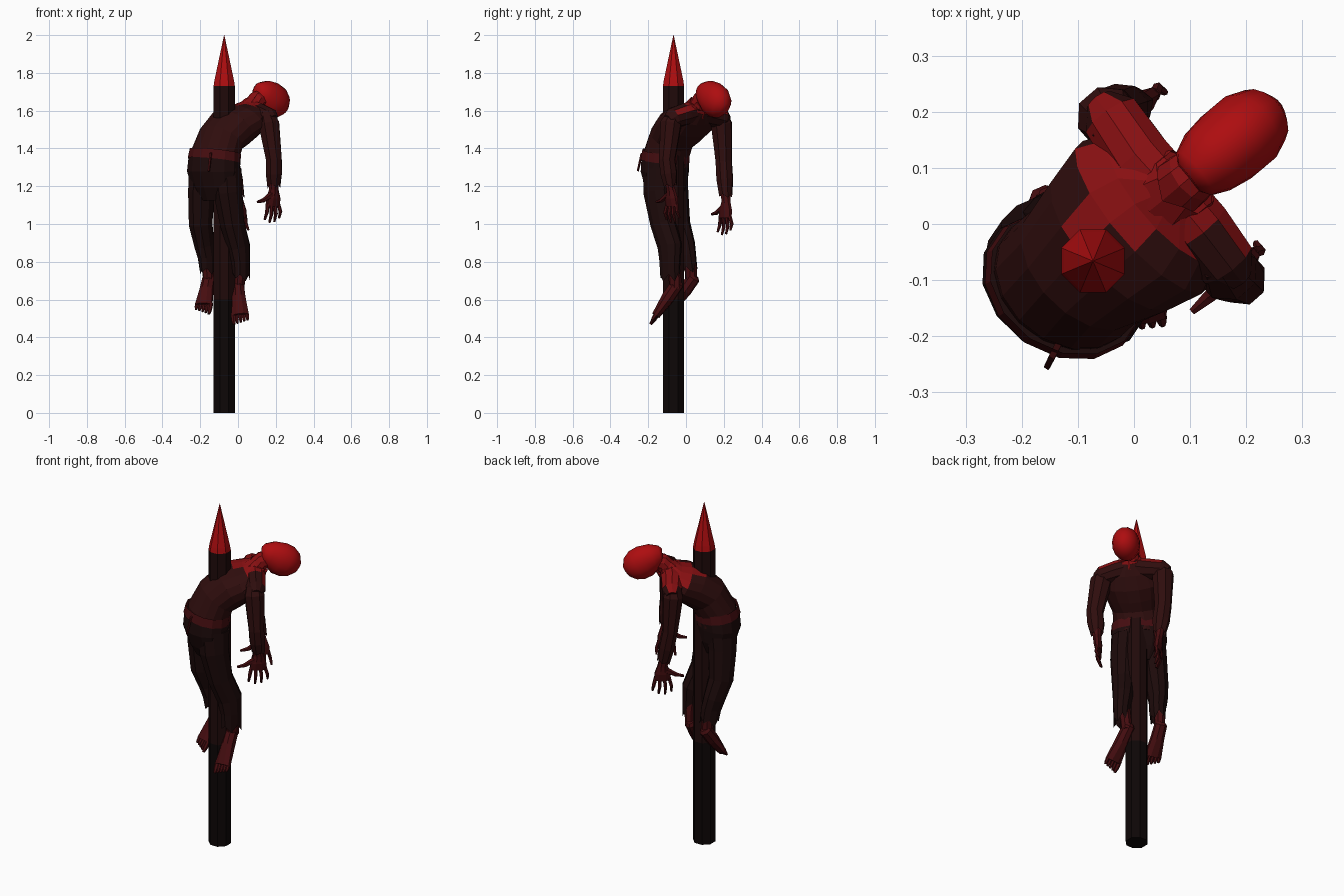
import bpy, bmesh, math
from mathutils import Vector as V


def mat(name, r, g, b):
    m = bpy.data.materials.new(name)
    m.diffuse_color = (r, g, b, 1)
    return m


BLACK = mat("charred_wood", .004, .002, .002)
WOOD = mat("dark_wood", .014, .003, .003)
RED = mat("bright_red", .42, .004, .005)
CLOTH = mat("shirt_cloth", .028, .004, .004)
TROUSER = mat("trouser_cloth", .012, .003, .003)
BELT = mat("belt_red", .06, .004, .005)
SKIN = mat("limb_skin", .06, .004, .005)
CHEST = mat("chest_red", .25, .005, .006)


def loft(name, rings, side, m, n=10, side2=None, caps=(True, True), jag=0.0, smooth=False, paint=None):
    """Elliptical rings (x, y, z, half width, half depth) skinned along their path."""
    bm = bmesh.new()
    pts = [V(r[:3]) for r in rings]
    last = len(pts) - 1
    loops = []
    for i, r in enumerate(rings):
        axis = (pts[min(i + 1, last)] - pts[max(i - 1, 0)]).normalized()
        s = V(side).lerp(V(side2 or side), i / last)
        s = (s - axis * s.dot(axis)).normalized()
        d = axis.cross(s)
        loop = []
        for k in range(n):
            a = 2 * math.pi * (k + .5) / n
            p = pts[i] + s * math.cos(a) * r[3] + d * math.sin(a) * r[4]
            if i == last and jag:
                p += axis * jag * (1, -.5, .3, -1)[k % 4]
            loop.append(bm.verts.new(p))
        loops.append(loop)
    for i in range(last):
        for k in range(n):
            j = (k + 1) % n
            bm.faces.new((loops[i][k], loops[i][j], loops[i + 1][j], loops[i + 1][k]))
    if caps[0]:
        bm.faces.new(loops[0][::-1])
    if caps[1]:
        bm.faces.new(loops[-1])
    bmesh.ops.recalc_face_normals(bm, faces=bm.faces)
    for f in bm.faces:
        f.smooth = smooth
        f.normal_update()
        if paint and paint(f.normal, f.calc_center_median()):
            f.material_index = 1
    me = bpy.data.meshes.new(name)
    bm.to_mesh(me)
    bm.free()
    ob = bpy.data.objects.new(name, me)
    bpy.context.collection.objects.link(ob)
    me.materials.append(m)
    if paint:
        me.materials.append(CHEST)
    return ob


HIP = (.83, -.56, 0)      # sideways direction at the hips
SHO = (.64, -.77, 0)      # sideways direction at the shoulders
FWD = V((-.75, -.66, 0))  # thumb direction of the hanging hands
SX, SY = -.073, -.066     # stake centre

# stake: dark pole and sharpened point
loft("stake_lower", [(SX, SY, 0, .061, .061), (SX, SY, .6, .061, .061)], (1, 0, 0), BLACK, 8)
loft("stake_upper", [(SX, SY, .6, .061, .061), (SX, SY, 1.73, .061, .061)], (1, 0, 0), WOOD, 8)
loft("stake_point", [(SX, SY, 1.73, .061, .061), (SX, SY, 1.76, .056, .056), (SX, SY, 2, .001, .001)],
     (1, 0, 0), RED, 8)

# torso arched backwards, upper chest painted red
def chest_front(n, c):
    return n.z > .3 and c.y > -.02 and c.z > 1.55 and c.x > -.09

loft("torso", [(-.122, -.105, 1.3, .14, .112), (-.12, -.103, 1.37, .138, .112),
               (-.088, -.075, 1.455, .137, .11), (-.035, -.03, 1.51, .158, .113),
               (.015, .012, 1.545, .175, .1), (.055, .045, 1.58, .15, .075),
               (.085, .07, 1.62, .065, .056)], HIP, CLOTH, 16, SHO, paint=chest_front)

# shoulder line running from arm to arm under the neck
loft("shoulder_yoke", [(-.06, .215, 1.545, .03, .035), (-.04, .19, 1.56, .055, .055),
                       (.01, .115, 1.58, .06, .06), (.065, .055, 1.598, .058, .06),
                       (.115, -.005, 1.58, .06, .06), (.165, -.07, 1.56, .055, .055),
                       (.185, -.095, 1.545, .03, .035)], (.77, .64, 0), CLOTH, 10, paint=chest_front)

# hips, waistband and loose belt end
loft("trouser_hips", [(-.122, -.1, 1.13, .09, .07), (-.124, -.105, 1.2, .135, .1),
                      (-.13, -.112, 1.28, .152, .119), (-.124, -.109, 1.345, .148, .12)], HIP, TROUSER, 14)
loft("belt", [(-.126, -.111, 1.335, .151, .123), (-.12, -.106, 1.385, .146, .119)], HIP, BELT, 14,
     caps=(False, False))
loft("belt_strap", [(-.13, -.205, 1.39, .008, .006), (-.145, -.235, 1.37, .008, .006),
                    (-.155, -.255, 1.28, .007, .005)], HIP, BELT, 4)

# neck, collar and bald head tipped back
loft("neck", [(.07, .058, 1.61, .056, .052), (.1, .083, 1.655, .05, .05), (.15, .125, 1.67, .045, .05)],
     SHO, CHEST, 10)
loft("collar", [(.066, .055, 1.6, .08, .068), (.09, .074, 1.635, .061, .057)], SHO, CHEST, 10,
     caps=(False, False), jag=.012)
loft("head", [(.098, .082, 1.7, .03, .035), (.108, .09, 1.699, .05, .052), (.135, .113, 1.69, .065, .075),
              (.17, .141, 1.665, .072, .092), (.202, .168, 1.643, .072, .09),
              (.228, .19, 1.622, .058, .07), (.245, .204, 1.607, .03, .035),
              (.248, .207, 1.604, .008, .008)], SHO, RED, 16, smooth=True)

# legs with torn cuffs, shins
near_leg = [(-.062, -.14, 1.29, .08, .09), (-.055, -.145, 1.17, .078, .083), (-.03, -.12, 1.0, .066, .07),
            (.005, -.085, .88, .056, .07), (.015, -.085, .8, .046, .06), (.018, -.085, .72, .04, .058)]
far_leg = [(-.18, -.075, 1.29, .08, .09), (-.193, -.065, 1.17, .072, .08), (-.198, -.045, 1.0, .063, .07),
           (-.178, -.01, .89, .052, .062), (-.165, .0, .83, .046, .058), (-.16, .01, .76, .04, .055)]
loft("near_trouser_leg", near_leg, HIP, TROUSER, 10, caps=(True, False), jag=.025)
loft("far_trouser_leg", far_leg, HIP, TROUSER, 10, caps=(True, False), jag=.025)
loft("near_shin", [(.01, -.085, .85, .036, .04), (.008, -.06, .73, .031, .036), (.004, -.055, .66, .03, .034)],
     HIP, SKIN, 8)
loft("far_shin", [(-.165, .0, .87, .035, .038), (-.158, .025, .76, .03, .034), (-.156, .028, .69, .029, .032)],
     HIP, SKIN, 8)


# bare feet: wedge from heel to ball plus five toes
def foot(name, heel, ball, side, big):
    h, b, s = V(heel), V(ball), V(side)
    path = [h - (b - h) * .08, h, h.lerp(b, .45), b]
    size = [(.02, .022), (.034, .036), (.038, .036), (.05, .022)]
    loft(name, [(*p, *q) for p, q in zip(path, size)], side, SKIN, 8)
    d = (b - h).normalized()
    for k in range(5):
        p = b + s * big * (.038 - .019 * k) - d * .012
        ln = .068 - .007 * k
        tip = p + d * ln
        r = .013 if k == 0 else .01
        loft(f"{name}_toe", [(*p, r, r), (*p.lerp(tip, .6), r, r), (*tip, r * .6, r * .6)], side, SKIN, 6)

foot("near_foot", (-.001, -.045, .685), (.012, -.16, .515), (.97, -.1, 0), -1)
foot("far_foot", (-.154, .04, .715), (-.182, -.06, .57), (.95, -.3, 0), 1)


# arms hanging behind the back: torn sleeve, wrist, palm, fingers, thumb
def arm(name, shoulder, upper, elbow, wrist, inner):
    S, U, E, W = map(V, (shoulder, upper, elbow, wrist))
    fore = E.lerp(W, .45)
    loft(f"{name}_sleeve", [(*S, .04, .04), (*U, .057, .06), (*U.lerp(E, .55), .05, .052), (*E, .043, .047),
                            (*fore, .044, .048), (*E.lerp(W, .85), .035, .036)],
         FWD, CLOTH, 8, caps=(True, False), jag=.015)
    loft(f"{name}_wrist", [(*fore, .03, .03), (*W, .027, .023), (*(W - V((0, 0, .03))), .032, .021)], FWD, SKIN, 8)
    curl = V(inner) * .015
    palm = W - V((0, 0, .085)) + curl * .5
    loft(f"{name}_palm", [(*(W + V((0, 0, .01))), .026, .021), (*W.lerp(palm, .5), .045, .023),
                          (*palm, .048, .017)], FWD, SKIN, 8)
    for k in range(4):
        a = palm + FWD * (.036 - .024 * k) + V((0, 0, .012))
        ln = (.085, .1, .095, .075)[k]
        mid = a - V((0, 0, ln * .55)) + FWD * (.012 - .008 * k) - curl * .4
        tip = a - V((0, 0, ln)) + FWD * (.014 - .01 * k) + curl * .6
        loft(f"{name}_finger", [(*a, .011, .011), (*mid, .01, .01), (*tip, .006, .006)], FWD, SKIN, 6)
    a = W - V((0, 0, .025)) + FWD * .02
    mid = a + FWD * .055 - V((0, 0, .03))
    tip = mid + FWD * .04 - V((0, 0, .008))
    loft(f"{name}_thumb", [(*a, .019, .017), (*mid, .013, .012), (*tip, .007, .007)], SHO, SKIN, 6)

arm("near_arm", (.148, -.06, 1.59), (.164, -.08, 1.53), (.19, -.1, 1.34), (.19, -.08, 1.18), (-.7, .7, 0))
arm("far_arm", (-.035, .17, 1.59), (-.045, .188, 1.53), (-.035, .2, 1.33), (.005, .212, 1.115), (.7, -.7, 0))
